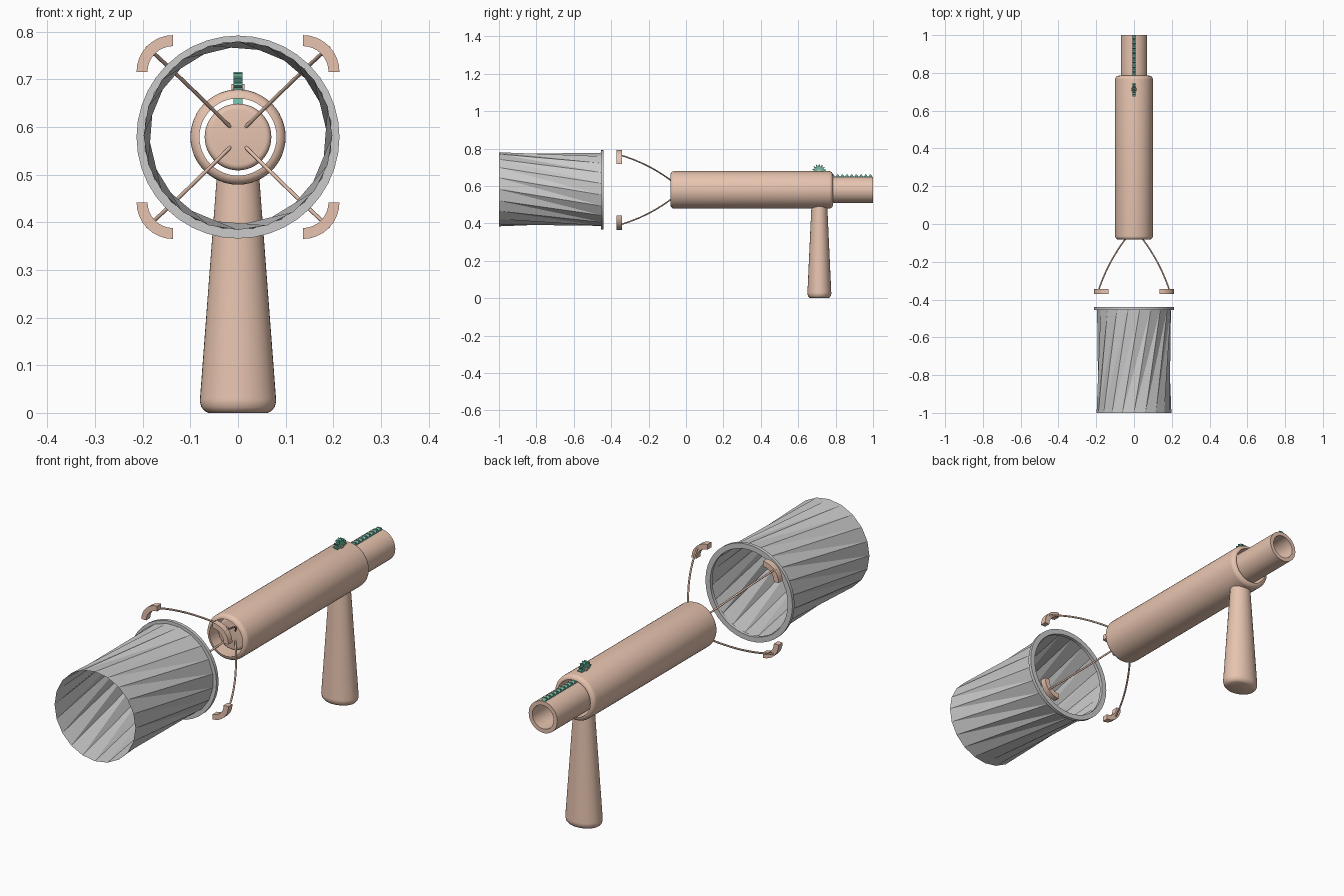
import bpy, bmesh, math
from mathutils import Vector

if "Cube" in bpy.data.objects:
    bpy.data.objects.remove(bpy.data.objects["Cube"])

AXIS_Z = 0.579


def material(name, rgb):
    m = bpy.data.materials.new(name)
    m.diffuse_color = (*rgb, 1)
    m.use_nodes = True
    m.node_tree.nodes["Principled BSDF"].inputs["Base Color"].default_value = m.diffuse_color
    return m


COPPER = material("copper", (0.8, 0.55, 0.43))
GREEN = material("green", (0.16, 0.5, 0.37))


def finish(name, bm, mat=None, smooth=None):
    bmesh.ops.recalc_face_normals(bm, faces=bm.faces)
    me = bpy.data.meshes.new(name)
    bm.to_mesh(me)
    bm.free()
    ob = bpy.data.objects.new(name, me)
    bpy.context.collection.objects.link(ob)
    if mat:
        me.materials.append(mat)
    if smooth:
        bpy.ops.object.select_all(action='DESELECT')
        ob.select_set(True)
        bpy.context.view_layer.objects.active = ob
        bpy.ops.object.shade_smooth_by_angle(angle=math.radians(smooth))
    return ob


def skin(bm, rings, closed=False):
    """Join rings of vertices with quads."""
    pairs = list(zip(rings, rings[1:])) + ([(rings[-1], rings[0])] if closed else [])
    for a, b in pairs:
        for i in range(len(a)):
            j = (i + 1) % len(a)
            bm.faces.new((a[i], a[j], b[j], b[i]))


def lathe(name, profile, n, mat=None, smooth=None, closed=True):
    """Revolve (radius, y) points around the barrel axis."""
    bm = bmesh.new()
    rings = []
    for r, y in profile:
        rings.append([bm.verts.new((r * math.cos(2 * math.pi * i / n), y,
                                    AXIS_Z + r * math.sin(2 * math.pi * i / n))) for i in range(n)])
    skin(bm, rings, closed)
    if not closed:
        bm.faces.new(rings[0])
        bm.faces.new(rings[-1])
    return finish(name, bm, mat, smooth)


def arc(r, y, rad, sy, steps=5):
    """Quarter round from the end face (a=0) to the side (a=90)."""
    return [(r - rad + rad * math.sin(a), y + sy * rad * (1 - math.cos(a)))
            for a in (math.pi / 2 * k / steps for k in range(steps + 1))]


def extrude_outline(name, pts, direction, mat, smooth=None):
    bm = bmesh.new()
    f = bm.faces.new([bm.verts.new(p) for p in pts])
    g = bmesh.ops.extrude_face_region(bm, geom=[f])
    bmesh.ops.translate(bm, vec=direction, verts=[v for v in g['geom'] if isinstance(v, bmesh.types.BMVert)])
    return finish(name, bm, mat, smooth)


# Outer barrel with rounded ends, open right through
lathe("barrel", [(0.081, 0.785)] + [(0.081, -0.083)] + arc(0.1, -0.083, 0.019, 1)
      + arc(0.1, 0.785, 0.019, -1)[::-1], 48, COPPER, 40)

# Sliding inner tube: closed front, hollow back
lathe("plunger_tube", [(0.001, -0.045)] + arc(0.07, -0.045, 0.012, 1)
      + [(0.07, 1.0), (0.052, 1.0), (0.052, 0.3), (0.001, 0.3)], 48, COPPER, 40, closed=False)

# Oval tapered handle with rounded foot
bm = bmesh.new()
rings = []
levels = [(0.0, 0.062, 0.047), (0.004, 0.070, 0.055), (0.012, 0.077, 0.061), (0.024, 0.080, 0.064),
          (0.03, 0.0798, 0.0637), (0.49, 0.045, 0.0425)]
for z, rx, ry in levels:
    rings.append([bm.verts.new((rx * math.cos(2 * math.pi * i / 40),
                                0.713 + ry * math.sin(2 * math.pi * i / 40), z)) for i in range(40)])
skin(bm, rings)
bm.faces.new(rings[0])
bm.faces.new(rings[-1])
finish("handle", bm, COPPER, 40)

# Four gripping arms: bowed wire plus a quarter-ring pad
for sx in (1, -1):
    for sz in (1, -1):
        tag = ("right" if sx > 0 else "left") + ("_upper" if sz > 0 else "_lower")
        ctrl = [Vector((sx * o, y, AXIS_Z + sz * h)) for o, h, y in
                [(0.015, 0.02, -0.04), (0.095, 0.10, -0.14), (0.15, 0.152, -0.235), (0.19, 0.188, -0.358)]]
        cu = bpy.data.curves.new("arm_" + tag, 'CURVE')
        cu.dimensions = '3D'
        cu.bevel_depth = 0.004
        cu.bevel_resolution = 1
        cu.use_fill_caps = True
        sp = cu.splines.new('POLY')
        sp.points.add(12)
        for k in range(13):
            t = k / 12
            s = 1 - t
            p = ctrl[0] * s**3 + ctrl[1] * 3 * s * s * t + ctrl[2] * 3 * s * t * t + ctrl[3] * t**3
            sp.points[k].co = (*p, 1)
        cu.materials.append(COPPER)
        bpy.context.collection.objects.link(bpy.data.objects.new("arm_" + tag, cu))
        angs = [math.pi / 2 * k / 8 for k in range(9)]
        outline = [(0.077, a) for a in angs] + [(0.054, a) for a in reversed(angs)]
        extrude_outline("grip_pad_" + tag,
                        [(sx * (0.136 + r * math.cos(a)), -0.371, AXIS_Z + sz * (0.137 + r * math.sin(a)))
                         for r, a in outline], (0, 0.028, 0), COPPER, 40)

# Twisted open sleeve, faceted
N = 20
bm = bmesh.new()
ends = []
for y, r, tw in ((-1.0, 0.198, 0.0), (-0.447, 0.198, math.radians(27))):
    ends.append([bm.verts.new((r * math.sin(2 * math.pi * i / N + tw), y,
                               AXIS_Z + 0.003 + r * math.cos(2 * math.pi * i / N + tw))) for i in range(N)])
bot, top = ends
for i in range(N):
    j = (i + 1) % N
    bm.faces.new((bot[i], bot[j], top[j]))
    bm.faces.new((bot[i], top[j], top[i]))
# Extra cuts along the length keep the drape even
sleeve = finish("sleeve", bm)

# Rim hoop at the back of the sleeve
lathe("sleeve_rim", [(0.190, -0.455), (0.213, -0.455), (0.213, -0.44), (0.190, -0.44)], 40, None, 30)

# Toothed rack along the top of the plunger tube
pts = [(0, 0.1, AXIS_Z + 0.06)]
steps = 36
for k in range(steps):
    y = 0.1 + 0.9 * k / steps
    w = 0.9 / steps
    pts += [(0, y + w * 0.05, AXIS_Z + 0.071), (0, y + w * 0.3, AXIS_Z + 0.081),
            (0, y + w * 0.6, AXIS_Z + 0.081), (0, y + w * 0.85, AXIS_Z + 0.071)]
pts.append((0, 1.0, AXIS_Z + 0.06))
rack = extrude_outline("rack", [(-0.009, p[1], p[2]) for p in pts], (0.018, 0, 0), GREEN)

# Pinion gear poking out of the barrel, with its axle
teeth = 14
outline = []
for k in range(teeth):
    for f, r in ((0.0, 0.027), (0.25, 0.037), (0.5, 0.037), (0.75, 0.027)):
        a = 2 * math.pi * (k + f) / teeth
        outline.append((-0.009, 0.711 + r * math.cos(a), 0.679 + r * math.sin(a)))
extrude_outline("pinion_gear", outline, (0.018, 0, 0), GREEN)
extrude_outline("pinion_axle", [(-0.014, 0.711 + 0.008 * math.cos(math.pi * k / 8),
                                 0.682 + 0.008 * math.sin(math.pi * k / 8)) for k in range(16)],
                (0.028, 0, 0), COPPER, 40)
